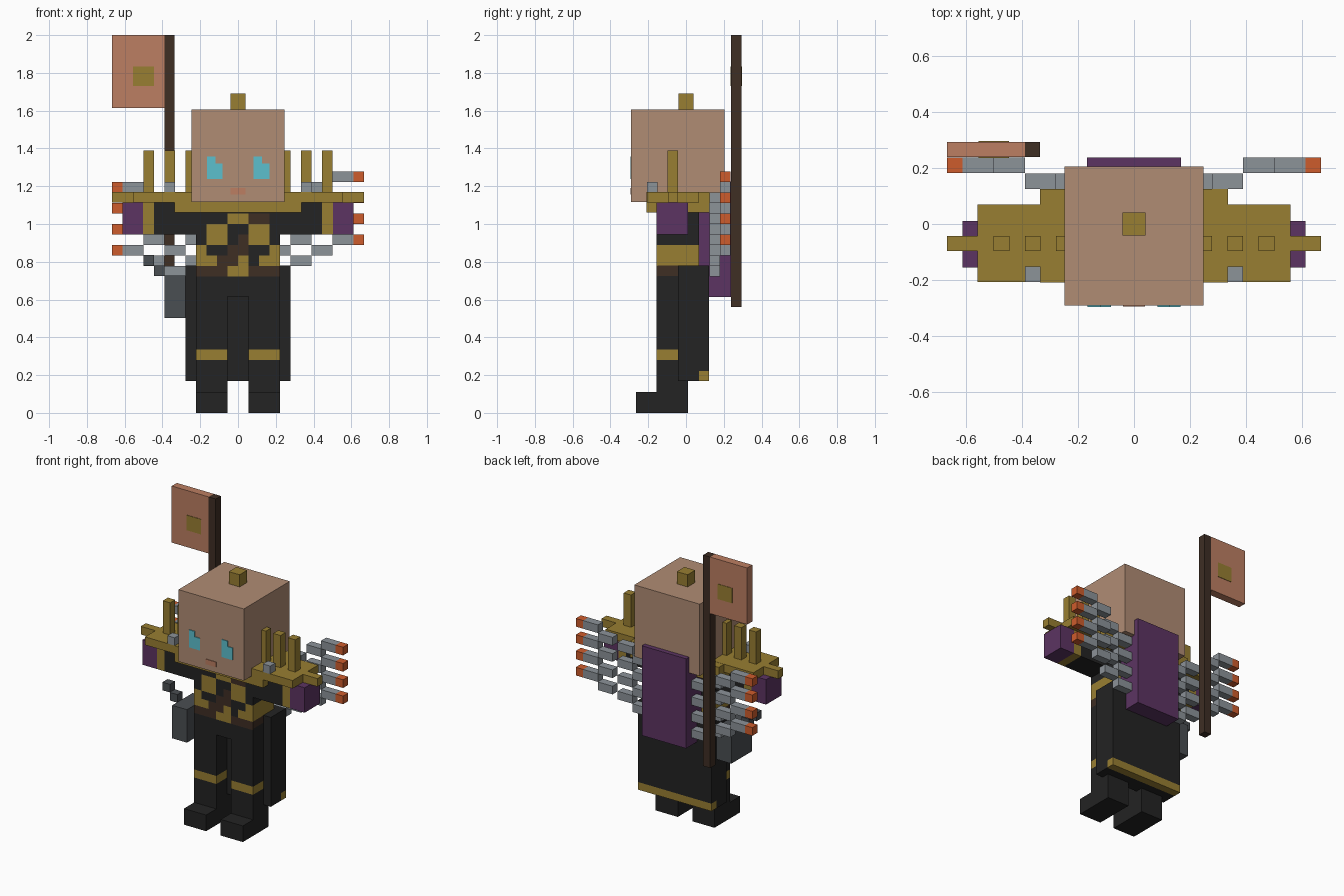
import bpy, bmesh

if "Cube" in bpy.data.objects:
    bpy.data.objects.remove(bpy.data.objects["Cube"])

U = 1 / 18  # block size the figure is built on


def colour(name, r, g, b):
    def lin(c):
        c /= 255
        return c / 12.92 if c <= 0.04045 else ((c + 0.055) / 1.055) ** 2.4
    m = bpy.data.materials.new(name)
    m.diffuse_color = (lin(r), lin(g), lin(b), 1)
    m.use_nodes = True
    m.node_tree.nodes["Principled BSDF"].inputs["Base Color"].default_value = m.diffuse_color
    return m


SKIN = colour("tan_skin", 176, 140, 116)
GOLD = colour("old_gold", 152, 126, 50)
BLACK = colour("black_cloth", 35, 35, 35)
PURPLE = colour("purple", 92, 52, 98)
BROWN = colour("dark_brown", 62, 46, 36)
ORANGE = colour("orange", 206, 92, 44)
GREY = colour("steel_grey", 140, 147, 153)
SLATE = colour("slate", 74, 78, 82)
CYAN = colour("cyan", 92, 192, 206)
CORAL = colour("coral", 188, 126, 98)


def boxes(name, spans, mats):
    """One object from boxes (x0, x1, y0, y1, z0, z1, material index)."""
    bm = bmesh.new()
    for x0, x1, y0, y1, z0, z1, mi in spans:
        geo = bmesh.ops.create_cube(bm, size=1)["verts"]
        for v in geo:
            v.co = (x1 if v.co.x > 0 else x0,
                    y1 if v.co.y > 0 else y0,
                    z1 if v.co.z > 0 else z0)
        for f in {f for v in geo for f in v.link_faces}:
            f.material_index = mi
    bmesh.ops.recalc_face_normals(bm, faces=bm.faces)
    me = bpy.data.meshes.new(name)
    bm.to_mesh(me)
    bm.free()
    for m in mats:
        me.materials.append(m)
    ob = bpy.data.objects.new(name, me)
    bpy.context.collection.objects.link(ob)
    return ob


def box(name, x0, x1, y0, y1, z0, z1, mat):
    return boxes(name, [(x0, x1, y0, y1, z0, z1, 0)], [mat])


def pair(name, x0, x1, y0, y1, z0, z1, mat):
    """The same box on both sides."""
    box("right_" + name, x0, x1, y0, y1, z0, z1, mat)
    box("left_" + name, -x1, -x0, y0, y1, z0, z1, mat)


# Head, topknot and face
box("head", -0.247, 0.247, -0.29, 0.205, 1.117, 1.607, SKIN)
box("topknot", -0.041, 0.041, -0.041, 0.041, 1.607, 1.69, GOLD)
for side, x in (("left", -0.165), ("right", 0.083)):
    boxes(side + "_eye", [(x, x + 0.083, -0.295, -0.288, 1.237, 1.32, 0),
                          (x, x + 0.045, -0.295, -0.288, 1.32, 1.357, 0)], [CYAN])
box("mouth", -0.04, 0.04, -0.294, -0.288, 1.155, 1.19, CORAL)

# Torso bands
box("torso", -0.222, 0.222, -0.153, 0.07, 0.89, 1.115, BLACK)
box("belt", -0.222, 0.222, -0.153, 0.07, 0.78, 0.89, GOLD)
box("waist", -0.222, 0.222, -0.153, 0.07, 0.725, 0.78, BROWN)

# Chest armour pattern: black, gold and brown plates on the front
rows = ["KKKGGBBK",
        "KGGKKGGK",
        "KGGKBGGK",
        "GKKBBKKG",
        "GGBBGKGG",
        "BBBGGBBB"]
cells = []
for r, row in enumerate(rows):
    for c, key in enumerate(row):
        x, z = (c - 4) * U, (18 - r) * U
        cells.append((x, x + U, -0.157, -0.152, z, z + U, "KGB".index(key)))
boxes("chest_armour", cells, [BLACK, GOLD, BROWN])

# Collar, shoulder plates, side horns and spikes
box("collar", -0.335, 0.335, -0.208, 0.125, 1.06, 1.169, GOLD)
pair("shoulder_plate", 0.222, 0.557, -0.207, 0.07, 1.115, 1.17, GOLD)
pair("side_horn", 0.557, 0.667, -0.096, -0.042, 1.115, 1.17, GOLD)
for i in range(3):
    x = (4 + 2 * i) * U
    pair("spike_%d" % i, x, x + U, -0.097, -0.042, 1.17, 1.39, GOLD)
pair("shoulder_stud", 0.333, 0.388, -0.207, -0.152, 1.168, 1.223, GREY)

# Arms, cuffs and fists
pair("arm", 0.222, 0.445, -0.155, 0.01, 0.945, 1.115, BLACK)
pair("cuff", 0.445, 0.503, -0.155, 0.01, 0.945, 1.115, GOLD)
pair("fist", 0.503, 0.612, -0.155, 0.01, 0.945, 1.115, PURPLE)

# Legs with gold knee bands, boots and hips
pair("leg_lower", 0.055, 0.222, -0.155, 0.01, 0.11, 0.28, BLACK)
pair("knee_band", 0.055, 0.222, -0.155, 0.01, 0.28, 0.335, GOLD)
pair("leg_upper", 0.055, 0.222, -0.155, 0.01, 0.335, 0.73, BLACK)
pair("boot", 0.055, 0.222, -0.265, 0.01, 0, 0.11, BLACK)
box("hips", -0.055, 0.055, -0.155, 0.01, 0.615, 0.73, BLACK)

# Long coat tail with gold hem
box("coat_tail", -0.277, 0.277, -0.042, 0.122, 0.222, 0.78, BLACK)
box("coat_bottom", -0.277, 0.277, -0.042, 0.068, 0.17, 0.222, BLACK)
box("coat_hem", -0.277, 0.277, 0.068, 0.122, 0.17, 0.222, GOLD)

# Hip pouch and loose chain links
box("hip_pouch", -0.388, -0.277, -0.155, 0.065, 0.503, 0.728, SLATE)
box("chain_link_outer", -0.5, -0.445, -0.1, -0.045, 0.78, 0.835, SLATE)
box("chain_link_inner", -0.445, -0.388, -0.1, -0.045, 0.725, 0.78, SLATE)

# Backpack with four stepped, orange tipped quills on each side
box("backpack", -0.167, 0.167, 0.07, 0.237, 0.613, 1.225, PURPLE)
for side, s, top in (("right", 1, 1.278), ("left", -1, 1.222)):
    for i in range(4):
        z = top - 2 * U * i
        steps = [(11, 12, 0.181, 0, 1), (9, 11, 0.181, 0, 0), (7, 9, 0.181, 1, 0),
                 (5, 7, 0.125, 2, 0), (3, 5, 0.125, 3, 0)]
        spans = []
        for a, b, y, drop, mi in steps:
            xa, xb = sorted((s * a * U, s * b * U))
            zt = z - drop * U
            spans.append((xa, xb, y, y + U, zt - U, zt, mi))
        boxes("%s_quill_%d" % (side, i), spans, [GREY, ORANGE])

# Banner on its pole
box("banner_pole", -0.388, -0.335, 0.238, 0.293, 0.56, 2.0, BROWN)
box("banner_cloth", -0.667, -0.388, 0.238, 0.293, 1.614, 2.0, CORAL)
box("banner_emblem", -0.555, -0.445, 0.235, 0.296, 1.73, 1.833, GOLD)
